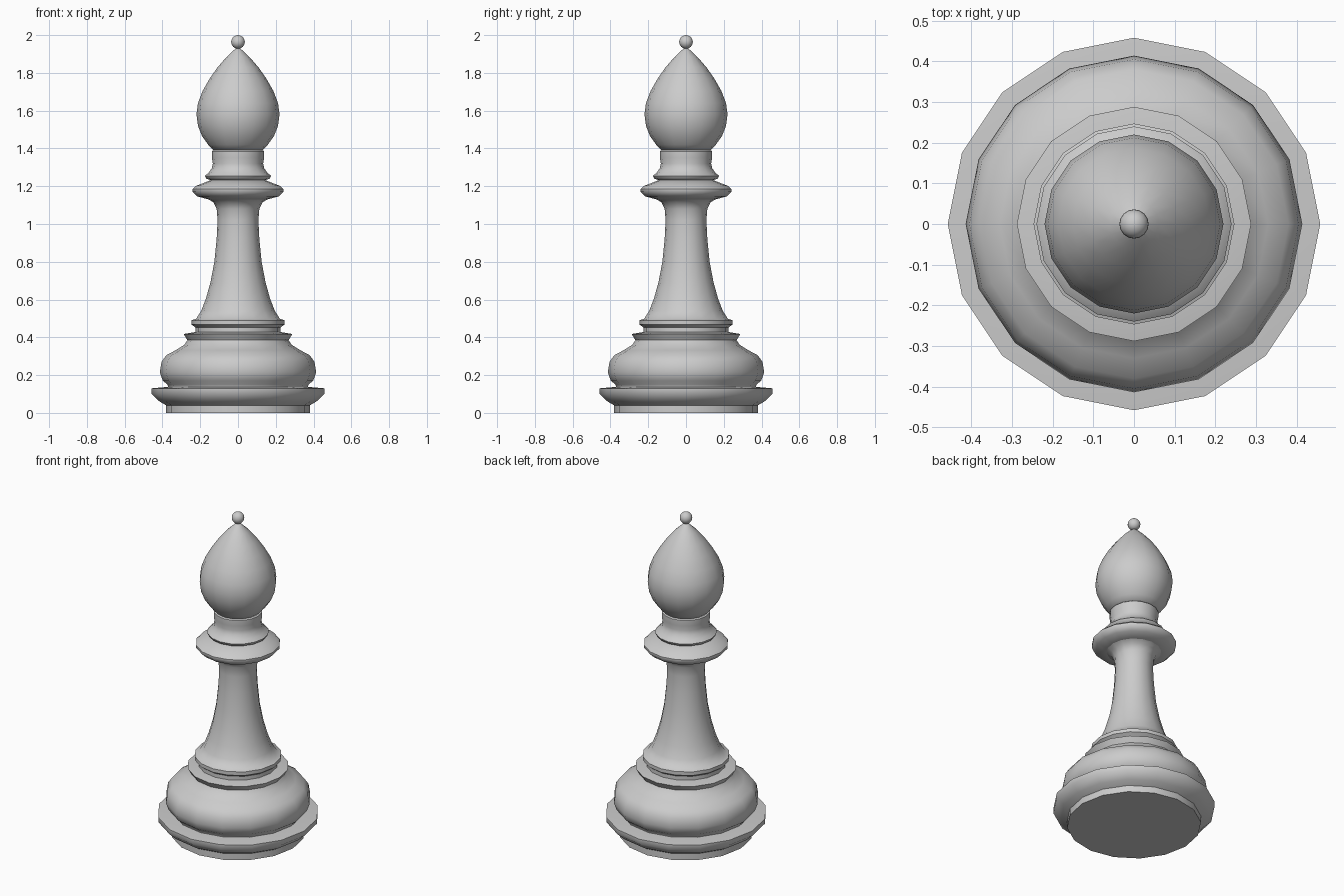
import bpy, math

if "Cube" in bpy.data.objects:
    bpy.data.objects.remove(bpy.data.objects["Cube"], do_unlink=True)

SIDES = 16

# One plain grey for the whole piece
grey = bpy.data.materials.new("light_grey")
grey.use_nodes = True
colour = (0.6, 0.6, 0.6, 1)
grey.diffuse_color = colour
grey.node_tree.nodes["Principled BSDF"].inputs["Base Color"].default_value = colour


def finish(obj, name, angle):
    obj.name = name
    obj.data.materials.append(grey)
    bpy.ops.object.select_all(action='DESELECT')
    obj.select_set(True)
    bpy.context.view_layer.objects.active = obj
    bpy.ops.object.shade_smooth_by_angle(angle=math.radians(angle))


def lathe(name, profile):
    """Turn a bottom-to-top (radius, height) profile and cap both ends."""
    verts, faces = [], []
    for r, z in profile:
        for i in range(SIDES):
            a = math.tau * i / SIDES
            verts.append((r * math.cos(a), r * math.sin(a), z))
    for k in range(len(profile) - 1):
        for i in range(SIDES):
            j = (i + 1) % SIDES
            low, high = k * SIDES, (k + 1) * SIDES
            faces.append((low + i, low + j, high + j, high + i))
    faces.append(tuple(reversed(range(SIDES))))
    faces.append(tuple(range(len(verts) - SIDES, len(verts))))
    mesh = bpy.data.meshes.new(name)
    mesh.from_pydata(verts, [], faces)
    obj = bpy.data.objects.new(name, mesh)
    bpy.context.collection.objects.link(obj)
    finish(obj, name, 48)


# Foot with flared rim
lathe("foot", [(.38, 0), (.38, .04), (.415, .06), (.458, .10), (.458, .13), (.37, .138)])

# Rounded base swelling up to a sharp lip
lathe("base_bulge", [(.37, .138), (.373, .15), (.398, .17), (.414, .215), (.405, .27),
                     (.38, .305), (.33, .332), (.285, .36), (.268, .385), (.288, .418),
                     (.225, .428)])

# Ring and tapering stem
lathe("stem", [(.225, .428), (.225, .452), (.247, .468), (.247, .49), (.222, .498),
               (.195, .54), (.17, .605), (.146, .69), (.125, .8), (.113, .92),
               (.108, 1.02), (.113, 1.08), (.13, 1.115), (.155, 1.13)])

# Wide collar
lathe("collar", [(.155, 1.13), (.215, 1.146), (.24, 1.17), (.24, 1.186),
                 (.22, 1.203), (.175, 1.22), (.145, 1.232)])

# Narrow neck rings
lathe("neck", [(.145, 1.232), (.168, 1.24), (.175, 1.255), (.155, 1.272), (.139, 1.295),
               (.133, 1.32), (.138, 1.35), (.138, 1.385), (.125, 1.395)])

# Teardrop head
lathe("head", [(.125, 1.385), (.158, 1.42), (.19, 1.465), (.212, 1.52), (.22, 1.58),
               (.212, 1.64), (.187, 1.705), (.15, 1.77), (.108, 1.83),
               (.06, 1.885), (.025, 1.918), (.01, 1.93)])

# Small ball finial
bpy.ops.mesh.primitive_uv_sphere_add(segments=SIDES, ring_count=12, radius=.036,
                                     location=(0, 0, 1.964))
finish(bpy.context.object, "finial", 60)
